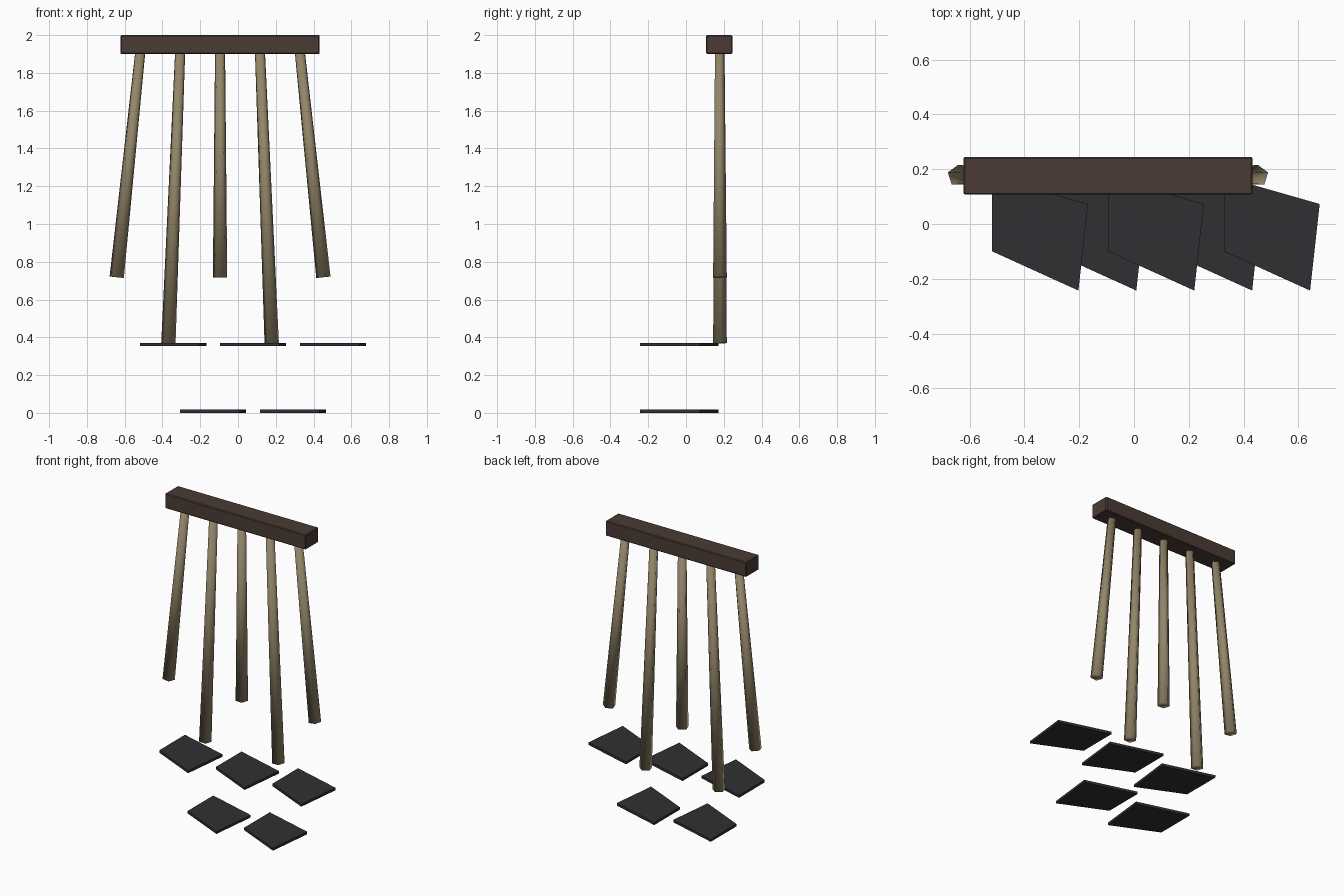
import bpy, bmesh
from mathutils import Vector

if "Cube" in bpy.data.objects:
    bpy.data.objects.remove(bpy.data.objects["Cube"])


def material(name, rgb):
    m = bpy.data.materials.new(name)
    m.diffuse_color = (*rgb, 1)
    m.use_nodes = True
    m.node_tree.nodes["Principled BSDF"].inputs["Base Color"].default_value = m.diffuse_color
    return m


dark_wood = material("dark_wood", (0.07, 0.044, 0.035))
bamboo = material("bamboo", (0.29, 0.235, 0.14))
slate = material("slate", (0.03, 0.03, 0.033))

CX, Y, STEP = -0.095, 0.176, 0.2115     # middle stick, hanging line, spacing
tops = [CX + STEP * i for i in range(-2, 3)]

# Beam with softened edges
bpy.ops.mesh.primitive_cube_add(size=1, location=(CX, Y, 1.95))
beam = bpy.context.object
beam.name = "beam"
beam.scale = (1.054, 0.138, 0.1)
bpy.ops.object.transform_apply(location=False, rotation=False, scale=True)
bev = beam.modifiers.new("bevel", 'BEVEL')
bev.width = 0.005
bev.segments = 1
beam.data.materials.append(dark_wood)


# Five-sided tapered stick from its hanging point to its free end
def stick(top_x, end_x, end_z):
    top, end = Vector((top_x, Y, 1.905)), Vector((end_x, Y, end_z))
    axis = top - end
    bpy.ops.mesh.primitive_cone_add(
        vertices=5, radius1=0.04, radius2=0.028, depth=axis.length,
        location=(top + end) / 2,
        rotation=(0, Vector((0, 0, 1)).rotation_difference(axis).to_euler().y, 0))
    ob = bpy.context.object
    ob.name = "hanging_stick"
    bpy.ops.object.shade_smooth()
    ob.data.materials.append(bamboo)


# Thin four-cornered tile hung by its back left corner
def tile(x, z):
    outline = [(0, 0.173), (0, -0.10), (0.315, -0.243), (0.35, 0.073)]
    bm = bmesh.new()
    face = bm.faces.new([bm.verts.new((x + px, py, z)) for px, py in outline])
    up = bmesh.ops.extrude_face_region(bm, geom=[face])["geom"]
    bmesh.ops.translate(bm, vec=(0, 0, 0.017),
                        verts=[v for v in up if isinstance(v, bmesh.types.BMVert)])
    bmesh.ops.recalc_face_normals(bm, faces=bm.faces)
    me = bpy.data.meshes.new("tile")
    bm.to_mesh(me)
    bm.free()
    me.materials.append(slate)
    bpy.context.collection.objects.link(bpy.data.objects.new("tile", me))


# Alternating short and long sticks, each with a tile below
for i, x in enumerate(tops):
    long = i % 2 == 1
    stick(x, CX + (i - 2) * 0.2735, 0.369 if long else 0.718)
    tile(x, 0.0 if long else 0.354)
